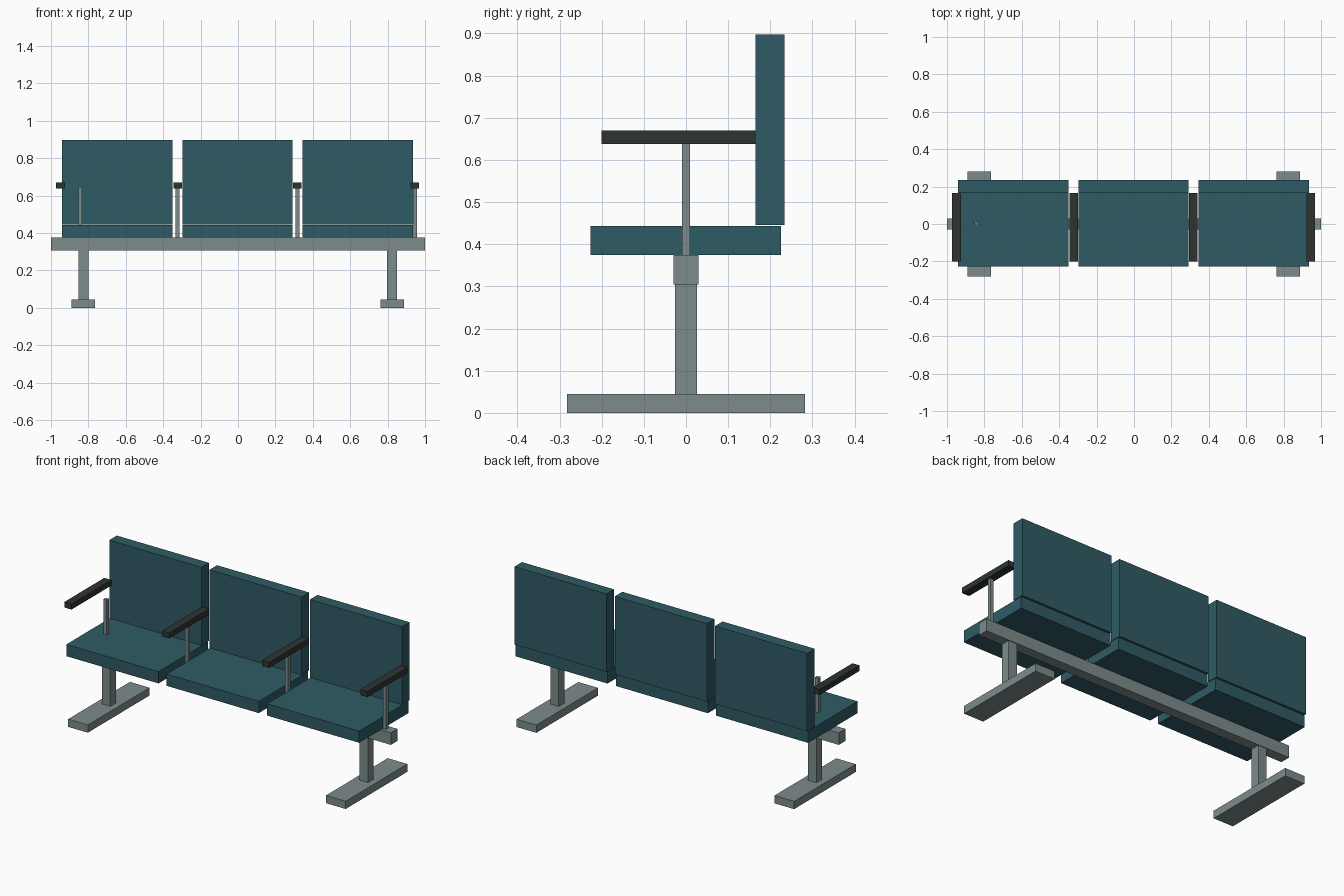
import bpy

if "Cube" in bpy.data.objects:
    bpy.data.objects.remove(bpy.data.objects["Cube"])


def material(name, rgb):
    m = bpy.data.materials.new(name)
    m.diffuse_color = (*rgb, 1.0)
    m.use_nodes = True
    m.node_tree.nodes["Principled BSDF"].inputs["Base Color"].default_value = m.diffuse_color
    return m


TEAL = material("teal_upholstery", (0.028, 0.105, 0.128))
GREY = material("grey_metal", (0.205, 0.262, 0.262))
BLACK = material("black_armrest", (0.026, 0.034, 0.032))


def box(name, x, y, z, mat):
    """Box spanning the given (min, max) ranges."""
    bpy.ops.mesh.primitive_cube_add(size=1)
    ob = bpy.context.object
    ob.name = name
    ob.location = [(a + b) / 2 for a, b in (x, y, z)]
    ob.scale = [b - a for a, b in (x, y, z)]
    bpy.ops.object.transform_apply(location=True, rotation=False, scale=True)
    ob.data.materials.append(mat)
    return ob


# Support beam running the full width
box("beam", (-1, 1), (-0.03, 0.03), (0.305, 0.375), GREY)

# Legs and feet at both ends
for side, x in (("left", -0.827), ("right", 0.824)):
    box(f"leg_{side}", (x - 0.027, x + 0.027), (-0.026, 0.026), (0.045, 0.305), GREY)
    box(f"foot_{side}", (x - 0.063, x + 0.063), (-0.282, 0.282), (0, 0.045), GREY)

# Three seat cushions, each with a backrest
for i, x in enumerate((-0.645, -0.003, 0.64)):
    span = (x - 0.295, x + 0.295)
    box(f"seat_{i + 1}", span, (-0.227, 0.225), (0.375, 0.443), TEAL)
    box(f"backrest_{i + 1}", span, (0.165, 0.234), (0.446, 0.897), TEAL)

# Armrests; the leftmost post stands inboard of its armrest
for i, (arm_x, post_x) in enumerate(((-0.949, -0.844), (-0.323, -0.323),
                                     (0.316, 0.318), (0.946, 0.946))):
    box(f"armrest_{i + 1}", (arm_x - 0.023, arm_x + 0.023), (-0.2, 0.165), (0.638, 0.67), BLACK)
    box(f"armrest_post_{i + 1}", (post_x - 0.01, post_x + 0.01), (-0.01, 0.01), (0.375, 0.645), GREY)
